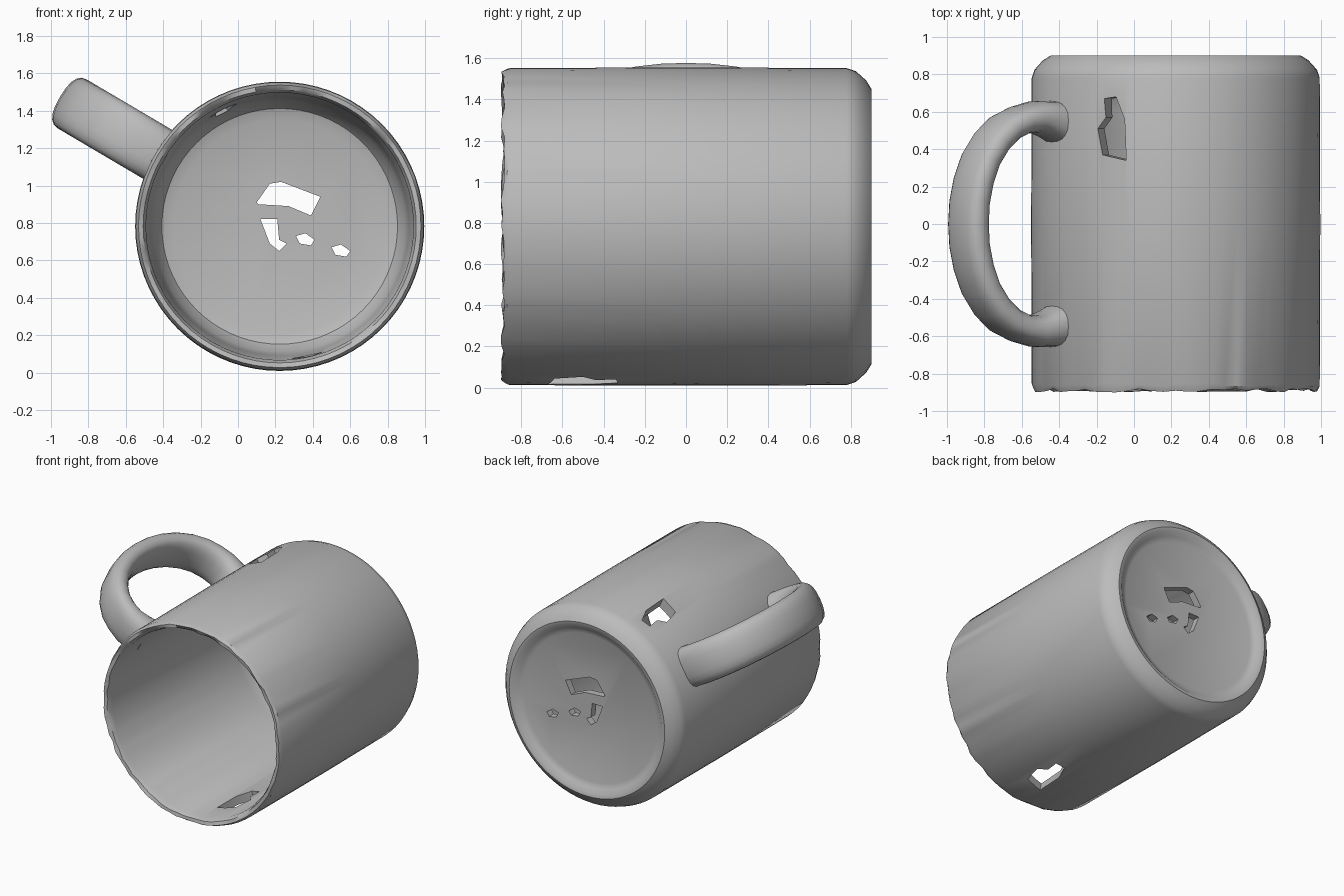
import bpy, bmesh, math, random
from mathutils import Vector, Matrix

if "Cube" in bpy.data.objects:
    bpy.data.objects.remove(bpy.data.objects["Cube"])
random.seed(4)
AXIS = Vector((0.223, 0, 0.782))          # centre line of the mug, along y
OUT = Vector((-0.861, 0, 0.508))          # direction the handle points
SIDE = Vector((0.508, 0, 0.861))          # across the handle band
DEPTH = Vector((0, 1, 0))

grey = bpy.data.materials.new("stoneware grey")
grey.use_nodes = True
grey.diffuse_color = (0.5, 0.5, 0.5, 1)
grey.node_tree.nodes["Principled BSDF"].inputs["Base Color"].default_value = (0.5, 0.5, 0.5, 1)


def finish(bm, name):
    bmesh.ops.recalc_face_normals(bm, faces=bm.faces)
    mesh = bpy.data.meshes.new(name)
    bm.to_mesh(mesh)
    bm.free()
    obj = bpy.data.objects.new(name, mesh)
    bpy.context.collection.objects.link(obj)
    mesh.materials.append(grey)
    return obj


def smooth(obj, angle):
    bpy.ops.object.select_all(action='DESELECT')
    obj.select_set(True)
    bpy.context.view_layer.objects.active = obj
    bpy.ops.object.shade_smooth_by_angle(angle=math.radians(angle))


def skin(bm, rings):
    """Bridge successive closed rings of vertices with quads."""
    for a, b in zip(rings, rings[1:]):
        for i in range(len(a)):
            j = (i + 1) % len(a)
            bm.faces.new((a[i], a[j], b[j], b[i]))


# Body: hollow cup turned around y, open at the front, recessed foot at the back
profile = [(0.57, 0.855), (0.61, 0.87), (0.64, 0.895), (0.67, 0.9), (0.71, 0.875),
           (0.755, 0.825), (0.77, 0.78), (0.773, 0), (0.77, -0.86), (0.755, -0.89),
           (0.73, -0.885), (0.715, -0.85), (0.69, 0.6), (0.67, 0.72), (0.63, 0.78), (0.57, 0.8)]
SEGMENTS = 72
bm = bmesh.new()
rings = []
for radius, y in profile:
    ring = []
    for k in range(SEGMENTS):
        a = math.tau * k / SEGMENTS
        chip = random.uniform(-0.01, 0.01) if y < -0.84 else 0
        ring.append(bm.verts.new(AXIS + Vector((radius * math.cos(a), y + chip, radius * math.sin(a)))))
    rings.append(ring)
skin(bm, rings)
bm.faces.new(rings[0])
bm.faces.new(rings[-1])
body = finish(bm, "mug_body")


# Worn holes: ragged prisms cut through the floor and the wall
def cut_hole(name, centre, direction, outline, length):
    z = Vector(direction).normalized()
    u = DEPTH if abs(z.y) < 0.5 else Vector((1, 0, 0))
    v = z.cross(u)
    bm = bmesh.new()
    ends = [[bm.verts.new(Vector(centre) + u * p + v * q + z * s * length) for p, q in outline]
            for s in (-1, 1)]
    skin(bm, ends)
    bm.faces.new(ends[0])
    bm.faces.new(ends[1])
    cutter = finish(bm, name)
    cutter.hide_render = True
    mod = body.modifiers.new(name, 'BOOLEAN')
    mod.operation = 'DIFFERENCE'
    mod.solver = 'EXACT'
    mod.object = cutter
    bpy.context.view_layer.objects.active = body
    bpy.ops.object.modifier_apply(modifier=name)
    bpy.data.objects.remove(cutter)


big = [(-0.17, -0.03), (-0.1, 0.07), (-0.04, 0.08), (0.17, 0), (0.12, -0.1), (0, -0.05), (-0.16, -0.04)]
small = [(-0.05, 0.08), (0.04, 0.08), (0.05, -0.03), (0.09, -0.05), (0.05, -0.09), (0, -0.05)]
dot = [(-0.05, 0.02), (0, 0.035), (0.05, 0), (0.03, -0.03), (-0.03, -0.02)]
wall = [(-0.17, -0.08), (-0.14, 0.06), (0, 0.09), (0.06, 0.04), (0.16, 0.05), (0.17, -0.02), (0.05, -0.07)]
for name, x, z, shape in (("floor_hole_a", 0.27, 0.94, big), ("floor_hole_b", 0.17, 0.74, small),
                          ("floor_hole_c", 0.55, 0.65, dot), ("floor_hole_d", 0.36, 0.71, dot)):
    # Outlines use x to the right and z up, so the prism points toward -y
    cut_hole(name, (x, 0.83, z), (0, -1, 0), shape, 0.15)
for name, degrees, y, shape in (("wall_hole", 116, 0.51, wall), ("under_hole", -78, -0.5, wall)):
    a = math.radians(degrees)
    d = Vector((math.cos(a), 0, math.sin(a)))
    cut_hole(name, AXIS + d * 0.74 + DEPTH * y, d, shape, 0.15)
smooth(body, 35)

# Handle: rounded band swept along a bow, thicker where it meets the wall
half = [(0.735, 0.545), (0.80, 0.56), (0.88, 0.572), (0.97, 0.555), (1.06, 0.515),
        (1.14, 0.445), (1.21, 0.345), (1.255, 0.23), (1.28, 0.115)]
path = half + [(1.287, 0)] + [(r, -y) for r, y in reversed(half)]
bm = bmesh.new()
rings = []
for i, (r, y) in enumerate(path):
    before, after = path[max(i - 1, 0)], path[min(i + 1, len(path) - 1)]
    tangent = (OUT * (after[0] - before[0]) + DEPTH * (after[1] - before[1])).normalized()
    normal = SIDE.cross(tangent)
    end = min(i, len(path) - 1 - i)
    thick = (0.115, 0.098, 0.085)[end] if end < 3 else 0.077
    ring = []
    for k in range(20):
        a = math.tau * k / 20
        c, s = math.cos(a), math.sin(a)
        across = math.copysign(abs(c) ** 0.8, c) * 0.152
        out = math.copysign(abs(s) ** 0.8, s) * thick
        ring.append(bm.verts.new(AXIS + OUT * r + DEPTH * y + SIDE * across + normal * out))
    rings.append(ring)
skin(bm, rings)
bm.faces.new(rings[0])
bm.faces.new(rings[-1])
smooth(finish(bm, "mug_handle"), 50)
